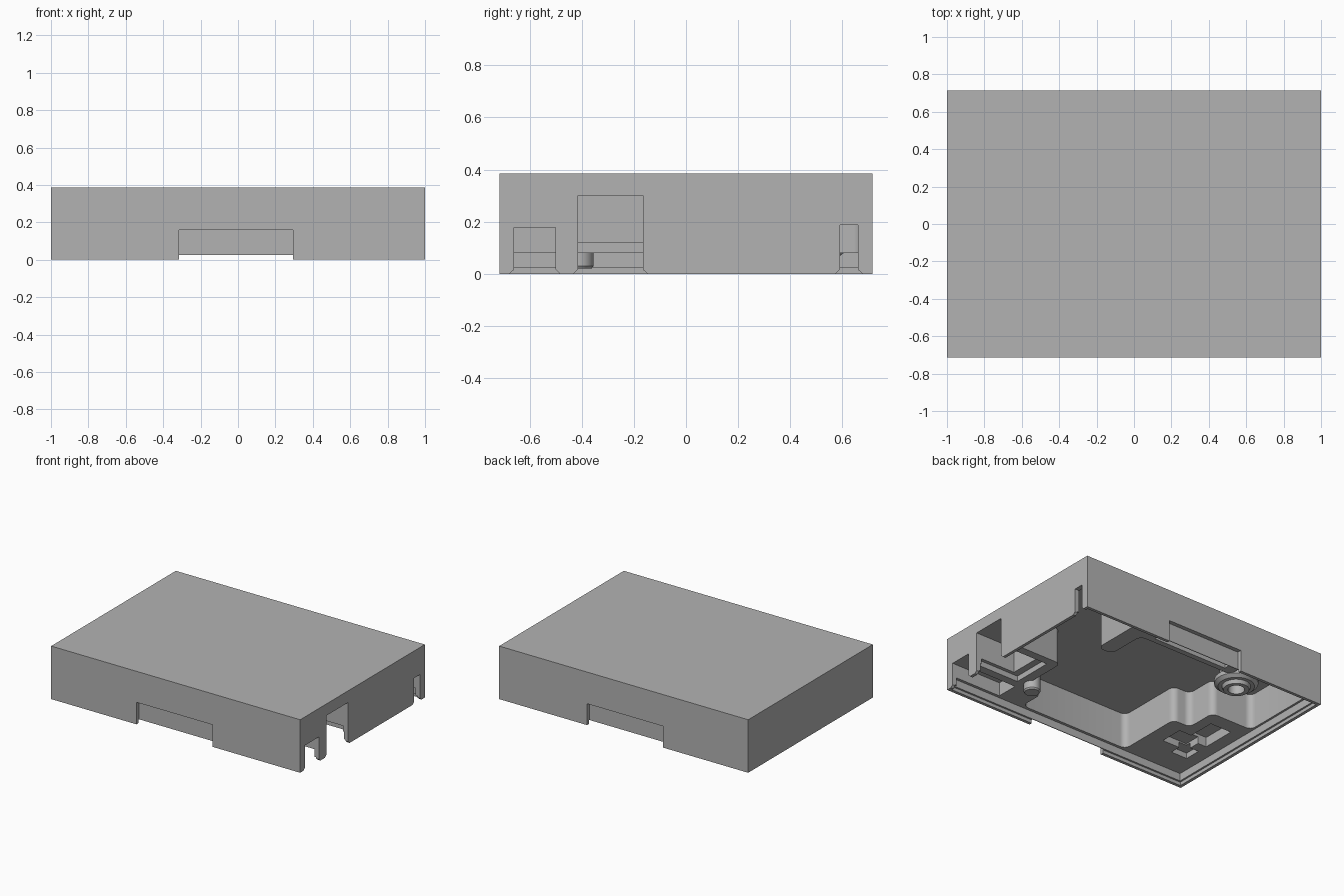
import bpy, bmesh, math

if "Cube" in bpy.data.objects:
    bpy.data.objects.remove(bpy.data.objects["Cube"])

grey = bpy.data.materials.new("plain_grey")
grey.use_nodes = True
GREY = (0.45, 0.45, 0.45, 1)
grey.diffuse_color = GREY
grey.node_tree.nodes["Principled BSDF"].inputs["Base Color"].default_value = GREY


def finish(name, bm):
    bmesh.ops.recalc_face_normals(bm, faces=bm.faces)
    mesh = bpy.data.meshes.new(name)
    bm.to_mesh(mesh)
    bm.free()
    mesh.materials.append(grey)
    obj = bpy.data.objects.new(name, mesh)
    bpy.context.scene.collection.objects.link(obj)
    return obj


def prism(name, points, z0, z1, rounding=0):
    """Extrude an outline upwards, optionally rounding its upright edges."""
    bm = bmesh.new()
    base = bm.faces.new([bm.verts.new((x, y, z0)) for x, y in points])
    top = bmesh.ops.extrude_face_region(bm, geom=[base])["geom"]
    bmesh.ops.translate(bm, vec=(0, 0, z1 - z0),
                        verts=[g for g in top if isinstance(g, bmesh.types.BMVert)])
    if rounding:
        upright = [e for e in bm.edges if abs(e.verts[0].co.z - e.verts[1].co.z) > 0.01]
        bmesh.ops.bevel(bm, geom=upright, offset=rounding, segments=6, profile=0.5,
                        affect='EDGES', clamp_overlap=True)
    return finish(name, bm)


def block(name, x0, x1, y0, y1, z0, z1, flare=0):
    """Box whose lower face can be wider along y than its upper face."""
    bm = bmesh.new()
    bmesh.ops.create_cube(bm, size=1)
    for v in bm.verts:
        wide = flare if v.co.z < 0 else 0
        v.co = (x1 if v.co.x > 0 else x0,
                y1 + wide if v.co.y > 0 else y0 - wide,
                z1 if v.co.z > 0 else z0)
    return finish(name, bm)


def lathe(name, x, y, profile, steps=48):
    """Revolve a radius/height profile about an upright axis."""
    bm = bmesh.new()
    verts = [bm.verts.new((x + r, y, z)) for r, z in profile]
    edges = [bm.edges.new((verts[i - 1], verts[i])) for i in range(len(verts))]
    bmesh.ops.spin(bm, geom=verts + edges, cent=(x, y, 0), axis=(0, 0, 1),
                   angle=math.tau, steps=steps, use_merge=True)
    bmesh.ops.remove_doubles(bm, verts=bm.verts, dist=0.0001)
    return finish(name, bm)


def smooth(obj):
    bpy.ops.object.select_all(action='DESELECT')
    obj.select_set(True)
    bpy.context.view_layer.objects.active = obj
    bpy.ops.object.shade_smooth_by_angle(angle=math.radians(30))


W, D, H = 1.0, 0.715, 0.385
LEDGE, ROOF = 0.08, 0.335
shell = block("case_lid", -W, W, -D, D, 0, H)

# Stepped recess inside the lower rim
cutters = [block("rim_cut", t - W, W - t, t - D, D - t, -0.1, z)
           for t, z in ((0.022, 0.025), (0.035, LEDGE))]

# Main cavity, leaving solid masses for the ledges and socket housings
outline = [(-.48, -.66), (.4, -.66), (.4, -.47), (.56, -.47), (.56, -.08), (.965, -.08),
           (.965, .675), (.51, .675), (.51, .24), (.39, .24), (.39, .53), (-.38, .53),
           (-.38, .67), (-.95, .67), (-.95, .06), (-.62, .06), (-.62, -.17), (-.48, -.17)]
cutters.append(prism("cavity_cut", outline, LEDGE - 0.02, ROOF, 0.045))

# Notches in the front and back walls
for side, top in ((-1, 0.16), (1, 0.155)):
    ys = sorted((side * (D + 0.1), side * (D - 0.03)))
    cutters.append(block("notch_cut", -0.315, 0.295, *ys, -0.1, top))

# Socket openings in the side wall, with chamfered lower edges
for y0, y1, top, depth in ((-.66, -.5, .178, .6), (-.415, -.165, .3, .68), (.59, .66, .188, .95)):
    cutters.append(block("socket_cut", depth, 1.1, y0, y1, -0.1, top))
    cutters.append(block("socket_chamfer_cut", 0.95, 1.1, y0, y1, -0.015, 0.016, 0.034))

# Wider lower step of the large socket
cutters.append(block("socket_step_cut", 0.63, 0.96, -0.44, -0.14, 0.04, 0.12))

# Shallow pockets in the end ledge, and a slot in the back ledge
for x0, x1, y0, y1, top in ((-.87, -.7, -.3, -.05, .15), (-.8, -.6, -.42, -.25, .13),
                            (-.87, -.74, -.5, -.38, .12), (-.3, .3, .57, .64, .15)):
    cutters.append(block("pocket_cut", x0, x1, y0, y1, 0.04, top))

for c in cutters:
    c.hide_render = True
    mod = shell.modifiers.new(c.name, 'BOOLEAN')
    mod.operation, mod.solver, mod.object = 'DIFFERENCE', 'EXACT', c
bpy.context.view_layer.update()
result = bpy.data.meshes.new_from_object(
    shell.evaluated_get(bpy.context.evaluated_depsgraph_get()))
shell.modifiers.clear()
shell.data = result
for c in cutters:
    bpy.data.objects.remove(c)
result.materials.clear()
result.materials.append(grey)
smooth(shell)

# Screw boss with a stepped collar and a central hole
smooth(lathe("screw_boss", -0.49, 0.46,
             [(.055, .345), (.055, .035), (.085, .035), (.095, .06), (.12, .06),
              (.145, .08), (.145, .11), (.11, .13), (.11, .345)]))

# Locating pin beside the socket housing
smooth(lathe("locating_pin", 0.53, -0.41,
             [(0, .345), (0, .02), (.048, .02), (.055, .03), (.055, .345)]))
